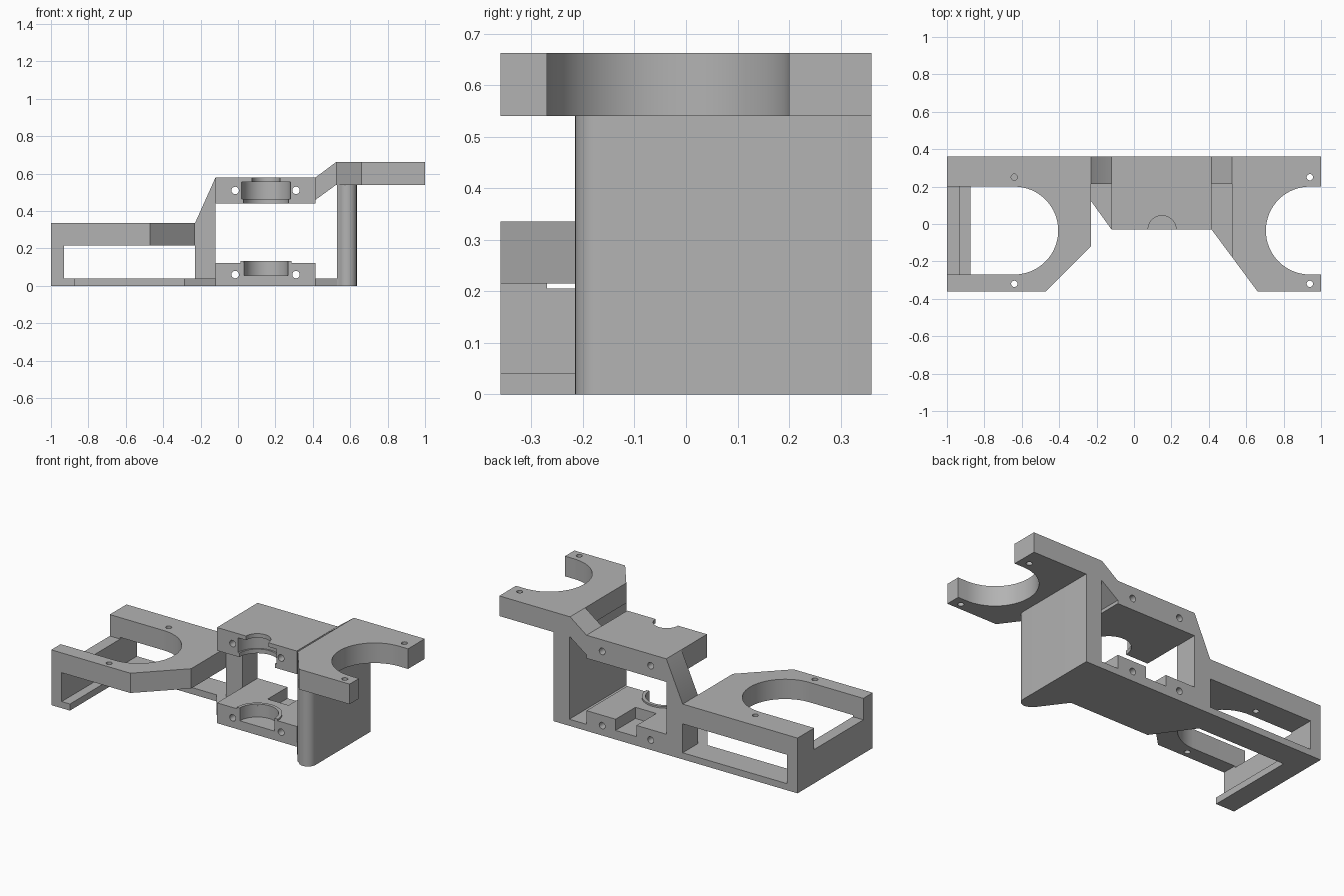
import bpy, bmesh
from math import cos, sin, pi
from mathutils import Matrix, Vector

if "Cube" in bpy.data.objects:
    bpy.data.objects.remove(bpy.data.objects["Cube"])

grey = bpy.data.materials.new("plain_grey")
grey.use_nodes = True
grey.diffuse_color = (0.45, 0.45, 0.45, 1)
grey.node_tree.nodes["Principled BSDF"].inputs["Base Color"].default_value = grey.diffuse_color

BACK, FRONT, AXIS_Y = 0.36, -0.36, -0.035


def arc(cx, cy, r, a0, a1, n=32):
    return [(cx + r * cos(a0 + (a1 - a0) * i / n), cy + r * sin(a0 + (a1 - a0) * i / n))
            for i in range(n + 1)]


def prism(name, outline, lo, hi, axis="z"):
    """Extrude an (x, y) outline along z, or an (x, z) outline along y."""
    def place(p, h):
        return (p[0], p[1], h) if axis == "z" else (p[0], h, p[1])
    bm = bmesh.new()
    face = bm.faces.new([bm.verts.new(place(p, lo)) for p in outline])
    out = bmesh.ops.extrude_face_region(bm, geom=[face])
    verts = [g for g in out["geom"] if isinstance(g, bmesh.types.BMVert)]
    bmesh.ops.translate(bm, verts=verts, vec=Vector(place((0, 0), hi - lo)))
    bmesh.ops.recalc_face_normals(bm, faces=bm.faces)
    mesh = bpy.data.meshes.new(name)
    bm.to_mesh(mesh)
    bm.free()
    mesh.materials.append(grey)
    ob = bpy.data.objects.new(name, mesh)
    bpy.context.collection.objects.link(ob)
    return ob


def box(name, x0, x1, y0, y1, z0, z1):
    return prism(name, [(x0, y0), (x1, y0), (x1, y1), (x0, y1)], z0, z1)


def circle(cx, cy, r, n=32):
    return arc(cx, cy, r, 0, 2 * pi, n)[:-1]


def cut(ob, cutters):
    for c in cutters:
        c.hide_render = True
        m = ob.modifiers.new("cut", "BOOLEAN")
        m.operation, m.solver, m.object = "DIFFERENCE", "EXACT", c
        bpy.context.view_layer.update()
        new = bpy.data.meshes.new_from_object(
            ob.evaluated_get(bpy.context.evaluated_depsgraph_get()))
        ob.modifiers.clear()
        ob.data = new
        bpy.data.objects.remove(c)


def screw_holes(ob, x, z0, z1):
    cut(ob, [prism("hole", circle(x, y, 0.017, 20), z0 - 0.05, z1 + 0.05)
             for y in (0.25, -0.32)])


# Low platform with a round-ended slot open to the side
slot = arc(-0.64, AXIS_Y, 0.235, -pi / 2, pi / 2)
low = prism("low_platform", [(-1, FRONT), (-0.47, FRONT), (-0.23, -0.12), (-0.23, BACK),
                             (-1, BACK), (-1, 0.2)] + slot[::-1] + [(-1, -0.27)], 0.215, 0.335)
screw_holes(low, -0.64, 0.215, 0.335)

# High platform with a half-round cradle
cradle = arc(0.94, AXIS_Y, 0.235, pi / 2, 3 * pi / 2)
high = prism("high_platform", [(1, BACK), (0.525, BACK), (0.525, -0.178), (0.66, FRONT),
                               (1, FRONT), (1, -0.27)] + cradle[::-1] + [(1, 0.2)], 0.54, 0.662)
screw_holes(high, 0.94, 0.54, 0.662)

# End wall, its foot and the back rail
box("end_wall", -1, -0.93, FRONT, BACK, 0, 0.205)
box("end_wall_front_post", -1, -0.93, FRONT, -0.27, 0.205, 0.215)
box("end_wall_back_post", -1, -0.93, 0.2, BACK, 0.205, 0.215)
box("end_wall_foot", -0.93, -0.875, FRONT, BACK, 0, 0.04)
prism("base_plate", [(-0.875, BACK), (-0.875, 0.2), (-0.285, 0.2), (-0.12, -0.03),
                     (0.415, -0.03), (0.53, -0.185), (0.53, BACK)], 0, 0.04)

# Tall wall with a rounded front edge
nose = arc(0.585, -0.165, 0.05, 0, -pi * 0.8, 16)
prism("tall_wall", [(0.53, BACK), (0.635, BACK)] + nose + [(0.53, -0.185)], 0, 0.54)

# Sloping leg and ramp that carry the middle block
prism("sloping_leg", [(-0.23, 0), (-0.12, 0), (-0.12, 0.58), (-0.23, 0.335)], 0.215, BACK, "y")
prism("ramp", [(0.415, 0.46), (0.525, 0.54), (0.525, 0.662), (0.415, 0.58)], 0.215, BACK, "y")


# Bearing blocks: stepped half-round seats and cross holes
def bearing_block(name, z0, z1, hole_z, steps):
    ob = box(name, -0.12, 0.415, -0.03, BACK, z0, z1)
    cut(ob, [prism("seat", circle(0.15, -0.03, r, 48), a, b) for r, a, b in steps])
    cut(ob, [prism("bolt", circle(x, hole_z, 0.02, 20), -0.2, 0.5, "y") for x in (-0.015, 0.31)])
    return ob


bearing_block("upper_bearing_block", 0.44, 0.58, 0.51,
              [(0.12, 0.4, 0.47), (0.13, 0.465, 0.555), (0.075, 0.55, 0.65)])
lower = bearing_block("lower_bearing_block", 0.0, 0.123, 0.06, [(0.117, 0.055, 0.2)])
cut(lower, [box("notch", 0.08, 0.22, 0.17, 0.5, 0.055, 0.3)])
prism("lower_bearing_lip", arc(0.15, -0.03, 0.137, 0, pi) + arc(0.15, -0.03, 0.117, pi, 0),
      0.123, 0.133)

# Smooth curved walls while keeping corners sharp
bpy.ops.object.select_all(action="DESELECT")
for ob in bpy.context.scene.objects:
    if ob.type == "MESH":
        ob.select_set(True)
        bpy.context.view_layer.objects.active = ob
bpy.ops.object.shade_smooth_by_angle()
